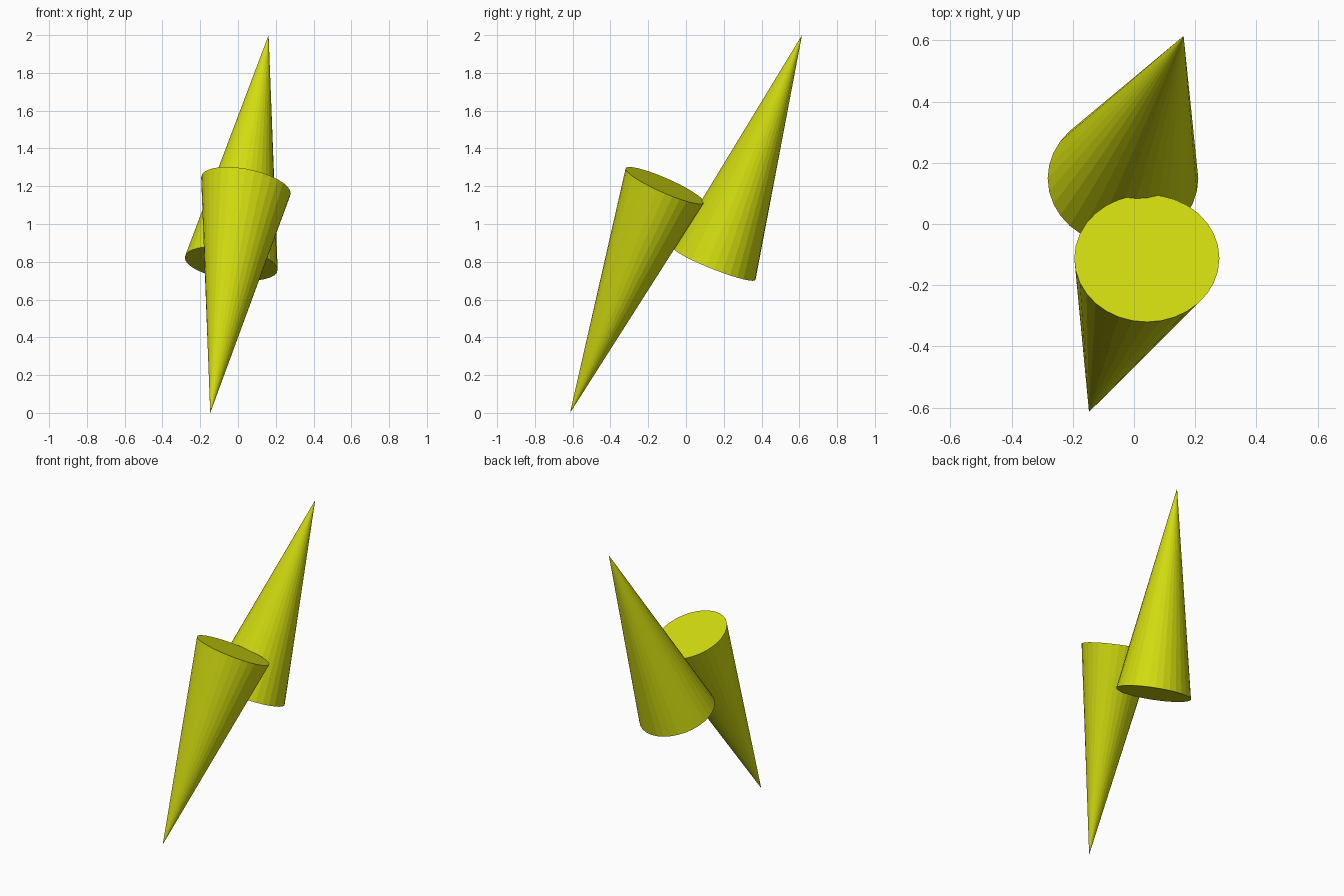
import bpy, bmesh
from mathutils import Matrix, Vector

if "Cube" in bpy.data.objects:
    bpy.data.objects.remove(bpy.data.objects["Cube"])

mat = bpy.data.materials.new("yellow_green")
mat.diffuse_color = (0.65, 0.72, 0.005, 1)
mat.use_nodes = True
mat.node_tree.nodes["Principled BSDF"].inputs["Base Color"].default_value = mat.diffuse_color


def tilted_cone(name, centre, apex, u, v):
    """Cone whose base disc is spanned by half-axes u and v, pointing at apex."""
    centre, apex = Vector(centre), Vector(apex)
    m = Matrix((Vector(u), Vector(v), apex - centre)).transposed().to_4x4()
    m.translation = centre
    bm = bmesh.new()
    # unit cone with its base on the local origin
    bmesh.ops.create_cone(bm, cap_ends=True, segments=32, radius1=1, radius2=0, depth=1,
                          matrix=m @ Matrix.Translation((0, 0, 0.5)))
    bmesh.ops.remove_doubles(bm, verts=bm.verts, dist=1e-5)
    bmesh.ops.recalc_face_normals(bm, faces=bm.faces)
    me = bpy.data.meshes.new(name)
    bm.to_mesh(me)
    bm.free()
    me.materials.append(mat)
    bpy.context.collection.objects.link(bpy.data.objects.new(name, me))


# Front cone points down, back cone points up
tilted_cone("lower_cone", (0.042, -0.112, 1.204), (-0.147, -0.614, 0.0),
            (0.237, 0, -0.042), (0, 0.208, -0.0885))
tilted_cone("upper_cone", (-0.036, 0.149, 0.79), (0.162, 0.614, 2.0),
            (0.246, 0, -0.032), (0, 0.219, -0.085))
